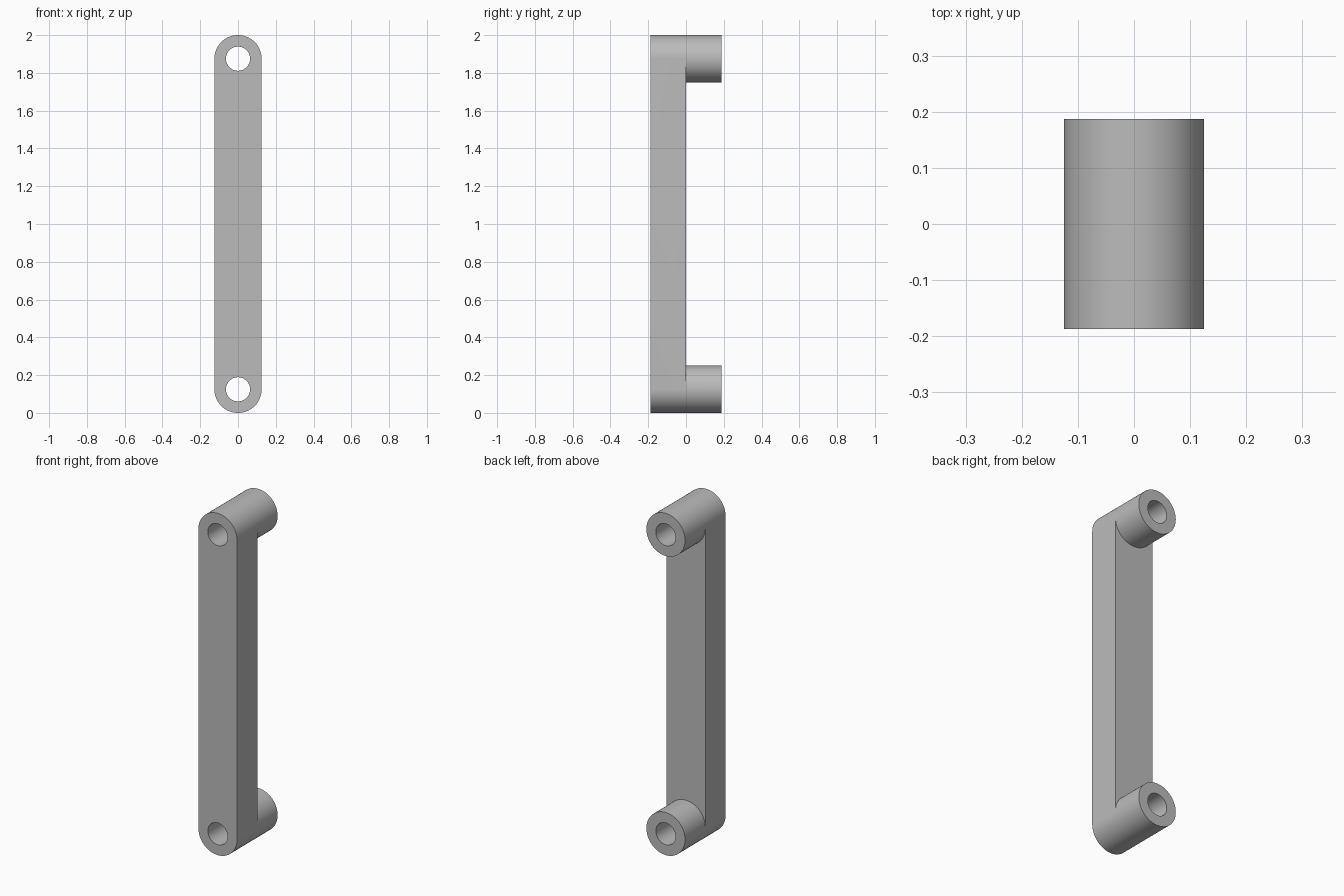
import bpy, bmesh
from math import cos, sin, pi, radians

cube = bpy.data.objects.get("Cube")
if cube:
    bpy.data.objects.remove(cube)

R, HOLE, DEPTH = 0.125, 0.064, 0.1875   # outer radius, bore radius, half depth
CENTRES = ((1.875, 1), (0.125, -1))     # height of each end, outward direction
N = 64
HALF = N // 2

bm = bmesh.new()


def ring(radius, y, zc, s):
    return [bm.verts.new((radius * cos(2 * pi * i / N), y,
                          zc + s * radius * sin(2 * pi * i / N))) for i in range(N)]


def bridge(a, b, indices):
    for i in indices:
        j = (i + 1) % N
        bm.faces.new((a[i], a[j], b[j], b[i]))


# Rounded ends with through bores and rear bosses
ends = []
for zc, s in CENTRES:
    front = ring(R, -DEPTH, zc, s)
    mid = ring(R, 0, zc, s)
    back = ring(R, DEPTH, zc, s)
    bore_front = ring(HOLE, -DEPTH, zc, s)
    bore_back = ring(HOLE, DEPTH, zc, s)
    bridge(front, mid, range(HALF))
    bridge(mid, back, range(N))
    bridge(bore_front, bore_back, range(N))
    bridge(back, bore_back, range(N))
    bridge(front, bore_front, range(HALF))
    ends.append((front, mid, bore_front))

# Straight bar between the ends: front, back and two sides
(tf, tm, tb), (bf, bm_mid, bb) = ends
inner = list(range(HALF, N)) + [0]
bm.faces.new([tf[HALF]] + [tb[i] for i in inner] + [tf[0], bf[0]]
             + [bb[i] for i in reversed(inner)] + [bf[HALF]])
bm.faces.new([tm[i] for i in inner] + [bm_mid[i] for i in reversed(inner)])
for i in (0, HALF):
    bm.faces.new((tf[i], tm[i], bm_mid[i], bf[i]))

# Drop unused construction vertices and orient the surface
bmesh.ops.delete(bm, geom=[v for v in bm.verts if not v.link_faces], context='VERTS')
bmesh.ops.recalc_face_normals(bm, faces=bm.faces[:])
mesh = bpy.data.meshes.new("link_bar")
bm.to_mesh(mesh)
bm.free()

bar = bpy.data.objects.new("link_bar", mesh)
bpy.context.collection.objects.link(bar)

# Plain grey finish
grey = bpy.data.materials.new("plain_grey")
grey.use_nodes = True
colour = (0.5, 0.5, 0.5, 1)
grey.diffuse_color = colour
grey.node_tree.nodes["Principled BSDF"].inputs["Base Color"].default_value = colour
mesh.materials.append(grey)

bpy.ops.object.select_all(action='DESELECT')
bar.select_set(True)
bpy.context.view_layer.objects.active = bar
bpy.ops.object.shade_smooth_by_angle(angle=radians(30))
